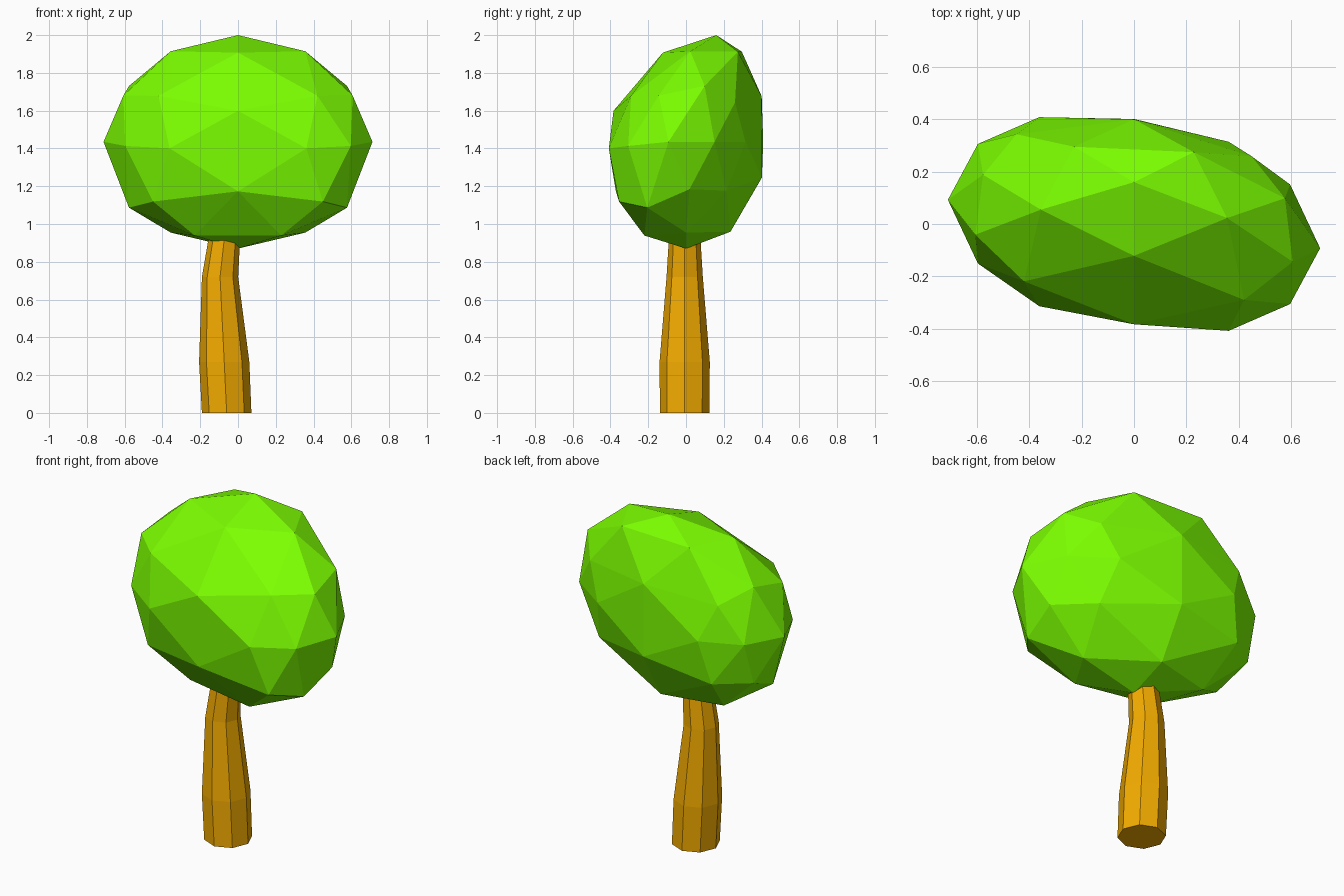
import bpy, bmesh
from math import pi, cos, sin
from mathutils import Vector, Matrix

if "Cube" in bpy.data.objects:
    bpy.data.objects.remove(bpy.data.objects["Cube"])


def make_object(name, bm, color):
    bmesh.ops.recalc_face_normals(bm, faces=bm.faces)
    mesh = bpy.data.meshes.new(name)
    bm.to_mesh(mesh)
    bm.free()
    mat = bpy.data.materials.new(name + "_color")
    mat.diffuse_color = (*color, 1)
    mat.use_nodes = True
    mat.node_tree.nodes["Principled BSDF"].inputs["Base Color"].default_value = mat.diffuse_color
    mesh.materials.append(mat)
    obj = bpy.data.objects.new(name, mesh)
    bpy.context.collection.objects.link(obj)
    return obj


# Trunk: octagonal sections (x centre, z, radius) along a gentle bend
sections = [(-0.06, 0.0, 0.131), (-0.073, 0.27, 0.133),
            (-0.095, 0.72, 0.096), (-0.075, 0.90, 0.085), (-0.065, 1.0, 0.08)]
SIDES = 8
bm = bmesh.new()
rings = []
for cx, z, r in sections:
    rings.append([bm.verts.new((cx + r * cos(2 * pi * i / SIDES),
                                -0.007 + r * sin(2 * pi * i / SIDES), z))
                  for i in range(SIDES)])
for low, high in zip(rings, rings[1:]):
    for i in range(SIDES):
        j = (i + 1) % SIDES
        bm.faces.new((low[i], low[j], high[j], high[i]))
bm.faces.new(rings[0][::-1])
bm.faces.new(rings[-1])
make_object("trunk", bm, (0.9, 0.41, 0.0))

# Crown: faceted icosphere, flattened front to back, top leaning backwards
ball = bmesh.new()
bmesh.ops.create_icosphere(ball, subdivisions=2, radius=1,
                           matrix=Matrix.Rotation(-pi / 2, 4, 'Z'))
bm = bmesh.new()
for v in ball.verts:
    n = v.co.copy()
    side = n.y ** 4
    n.x *= 1 + side            # broad front and back
    n.z *= 1 - 0.45 * side
    n.normalize()
    x = 0.712 * n.x
    y = 0.42 * n.y + (-0.13 + 0.10 * n.z) * x + 0.08 * n.z ** 2 * (1 + n.z)
    z = 1.435 + 0.565 * n.z + 0.04 * min(n.y, 0) * (1 - abs(n.z))
    if n.y < 0 and n.z < 0:    # fuller lower front
        z -= 0.9 * n.y * n.z * abs(n.x) * (1 + n.z)
    bm.verts.new((x, y, z))
ball.free()
bmesh.ops.convex_hull(bm, input=bm.verts)
make_object("crown", bm, (0.2, 1.0, 0.0))
